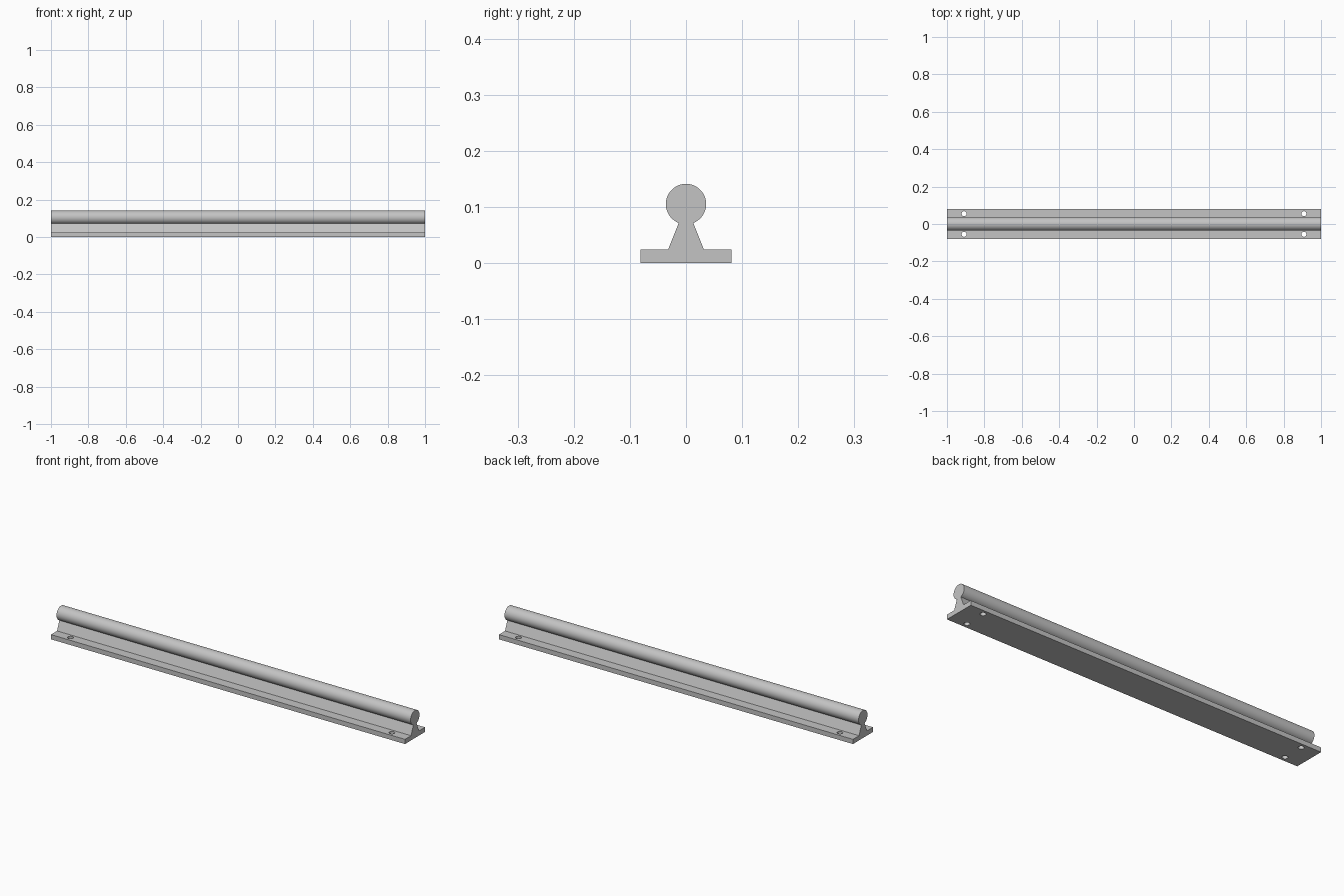
import bpy
import bmesh
import math
from mathutils import Matrix, Vector

if "Cube" in bpy.data.objects:
    bpy.data.objects.remove(bpy.data.objects["Cube"], do_unlink=True)

LENGTH = 2.0
ROD_R, ROD_Z = 0.036, 0.105
BASE_W, BASE_H = 0.081, 0.024
FOOT_W, NECK_W = 0.032, 0.013
HOLE_X, HOLE_Y, HOLE_R = 0.908, 0.055, 0.0135

steel = bpy.data.materials.new("light grey metal")
steel.use_nodes = True
colour = (0.55, 0.55, 0.55, 1)
steel.diffuse_color = colour
steel.node_tree.nodes["Principled BSDF"].inputs["Base Color"].default_value = colour


def extrude_profile(name, points):
    """Sweep a closed (y, z) outline along the full length of the rail."""
    bm = bmesh.new()
    face = bm.faces.new([bm.verts.new((-LENGTH / 2, y, z)) for y, z in points])
    swept = bmesh.ops.extrude_face_region(bm, geom=[face], use_keep_orig=True)
    moved = [v for v in swept["geom"] if isinstance(v, bmesh.types.BMVert)]
    bmesh.ops.translate(bm, verts=moved, vec=Vector((LENGTH, 0, 0)))
    bmesh.ops.recalc_face_normals(bm, faces=bm.faces)
    mesh = bpy.data.meshes.new(name)
    bm.to_mesh(mesh)
    bm.free()
    mesh.materials.append(steel)
    obj = bpy.data.objects.new(name, mesh)
    bpy.context.collection.objects.link(obj)
    return obj


def activate(obj):
    bpy.ops.object.select_all(action="DESELECT")
    obj.select_set(True)
    bpy.context.view_layer.objects.active = obj


def rod_point(angle):
    return (ROD_R * math.sin(angle), ROD_Z - ROD_R * math.cos(angle))


# Round guide rod
rod = extrude_profile("guide_rod", [rod_point(math.tau * i / 64) for i in range(64)])

# Support rail: flat base, tapered neck and a curved seat under the rod
half = math.asin(NECK_W / ROD_R)
seat = [rod_point(half * (1 - i / 4)) for i in range(9)]
right_side = [(BASE_W, 0), (BASE_W, BASE_H), (FOOT_W, BASE_H)]
left_side = [(-y, z) for y, z in reversed(right_side)]
support = extrude_profile("support_rail", right_side + seat + left_side)

# Four through holes for the mounting bolts
bm = bmesh.new()
for x in (-HOLE_X, HOLE_X):
    for y in (-HOLE_Y, HOLE_Y):
        bmesh.ops.create_cone(bm, cap_ends=True, segments=32, radius1=HOLE_R,
                              radius2=HOLE_R, depth=BASE_H * 3,
                              matrix=Matrix.Translation((x, y, BASE_H / 2)))
hole_mesh = bpy.data.meshes.new("hole_cutter")
bm.to_mesh(hole_mesh)
bm.free()
hole_mesh.materials.append(steel)
cutter = bpy.data.objects.new("hole_cutter", hole_mesh)
cutter.hide_render = True
bpy.context.collection.objects.link(cutter)

activate(support)
cut = support.modifiers.new("bolt_holes", "BOOLEAN")
cut.operation = "DIFFERENCE"
cut.solver = "EXACT"
cut.object = cutter
bpy.ops.object.modifier_apply(modifier=cut.name)
bpy.data.objects.remove(cutter, do_unlink=True)

# Smooth the round surfaces and keep the machined edges crisp
for part in (rod, support):
    activate(part)
    bpy.ops.object.shade_smooth_by_angle(angle=math.radians(20))
